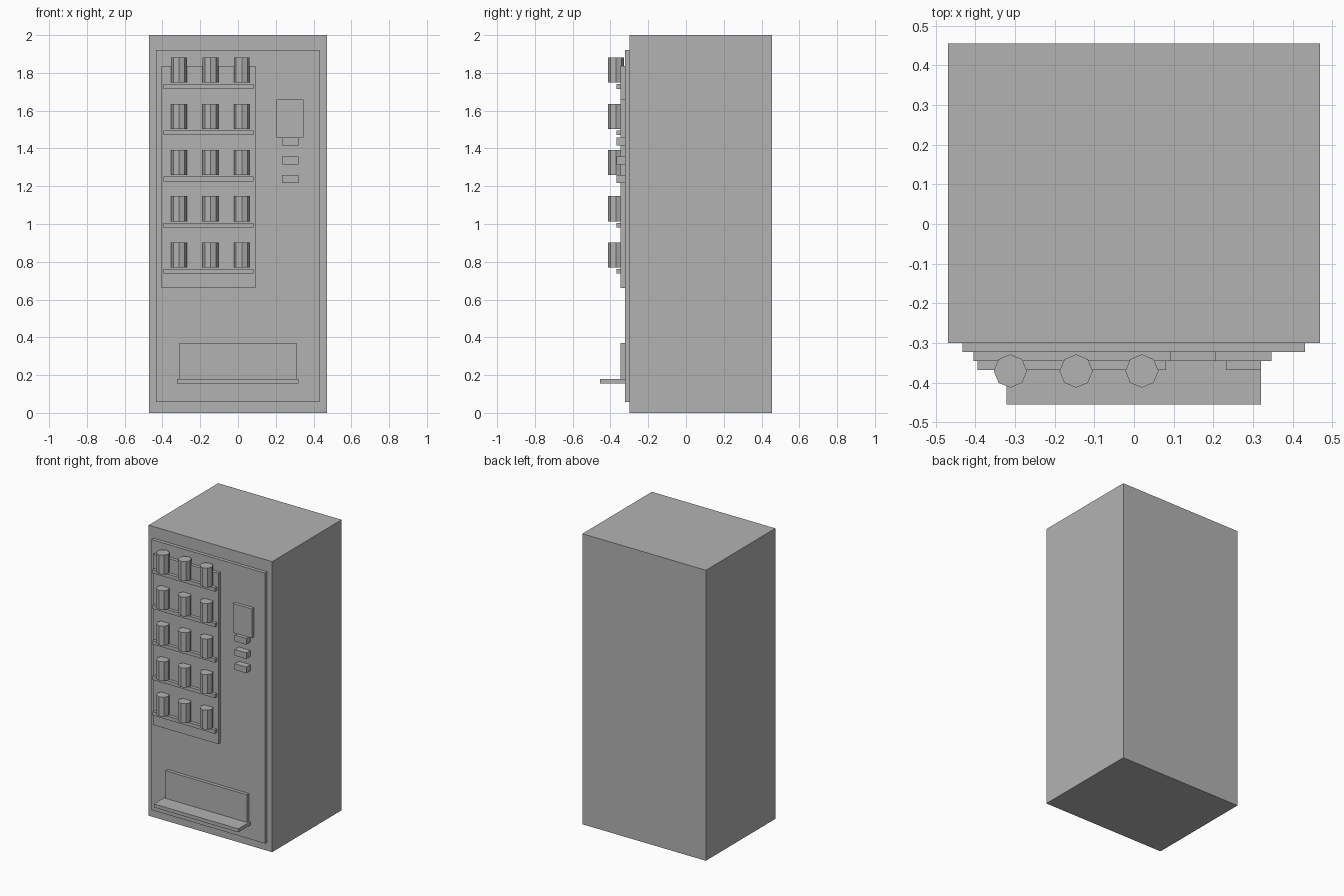
import bpy
import bmesh
from math import pi
from mathutils import Matrix

cube = bpy.data.objects.get("Cube")
if cube:
    bpy.data.objects.remove(cube, do_unlink=True)

# Single flat colour
grey = bpy.data.materials.new("plain grey")
grey.use_nodes = True
colour = (0.45, 0.45, 0.45, 1)
grey.diffuse_color = colour
grey.node_tree.nodes["Principled BSDF"].inputs["Base Color"].default_value = colour


def finish(name, bm):
    mesh = bpy.data.meshes.new(name)
    bm.to_mesh(mesh)
    bm.free()
    mesh.materials.append(grey)
    obj = bpy.data.objects.new(name, mesh)
    bpy.context.collection.objects.link(obj)
    return obj


def box(name, x, y, z):
    """Box spanning the (low, high) pair on each axis."""
    bm = bmesh.new()
    spans = (x, y, z)
    size = [hi - lo for lo, hi in spans]
    middle = [(lo + hi) / 2 for lo, hi in spans]
    place = Matrix.Translation(middle) @ Matrix.Diagonal((*size, 1))
    bmesh.ops.create_cube(bm, size=1, matrix=place)
    return finish(name, bm)


def can(name, x, y, bottom):
    """Eight-sided can standing at the given height."""
    bm = bmesh.new()
    bmesh.ops.create_cone(bm, cap_ends=True, segments=8, radius1=CAN_RADIUS,
                          radius2=CAN_RADIUS, depth=CAN_HEIGHT,
                          matrix=Matrix.Translation((x, y, bottom + CAN_HEIGHT / 2)))
    return finish(name, bm)


CAN_RADIUS, CAN_HEIGHT = 0.042, 0.133
BODY, PANEL, PLATE, LEDGE = -0.3, -0.323, -0.346, -0.368

# Cabinet and raised front panel
box("cabinet", (-0.47, 0.47), (BODY, 0.455), (0, 2))
box("front_panel", (-0.433, 0.431), (PANEL, BODY), (0.058, 1.92))

# Display window with shelves and rows of cans
box("display_window", (-0.405, 0.092), (PLATE, PANEL), (0.66, 1.836))
for row in range(5):
    top = 0.762 + row * 0.2445
    box(f"shelf_{row + 1}", (-0.395, 0.081), (LEDGE, PLATE), (top - 0.025, top))
    for column in range(3):
        can(f"can_{row + 1}_{column + 1}", -0.312 + column * 0.166, -0.371, top + 0.008)

# Payment controls
box("keypad", (0.204, 0.347), (PLATE, PANEL), (1.458, 1.659))
for name, top in (("coin_slot", 1.457), ("upper_button", 1.358), ("lower_button", 1.26)):
    box(name, (0.232, 0.321), (LEDGE, PANEL), (top - 0.042, top))

# Collection flap and tray
box("collection_flap", (-0.311, 0.31), (PLATE, PANEL), (0.17, 0.37))
box("collection_tray", (-0.322, 0.321), (-0.455, PANEL), (0.156, 0.18))
